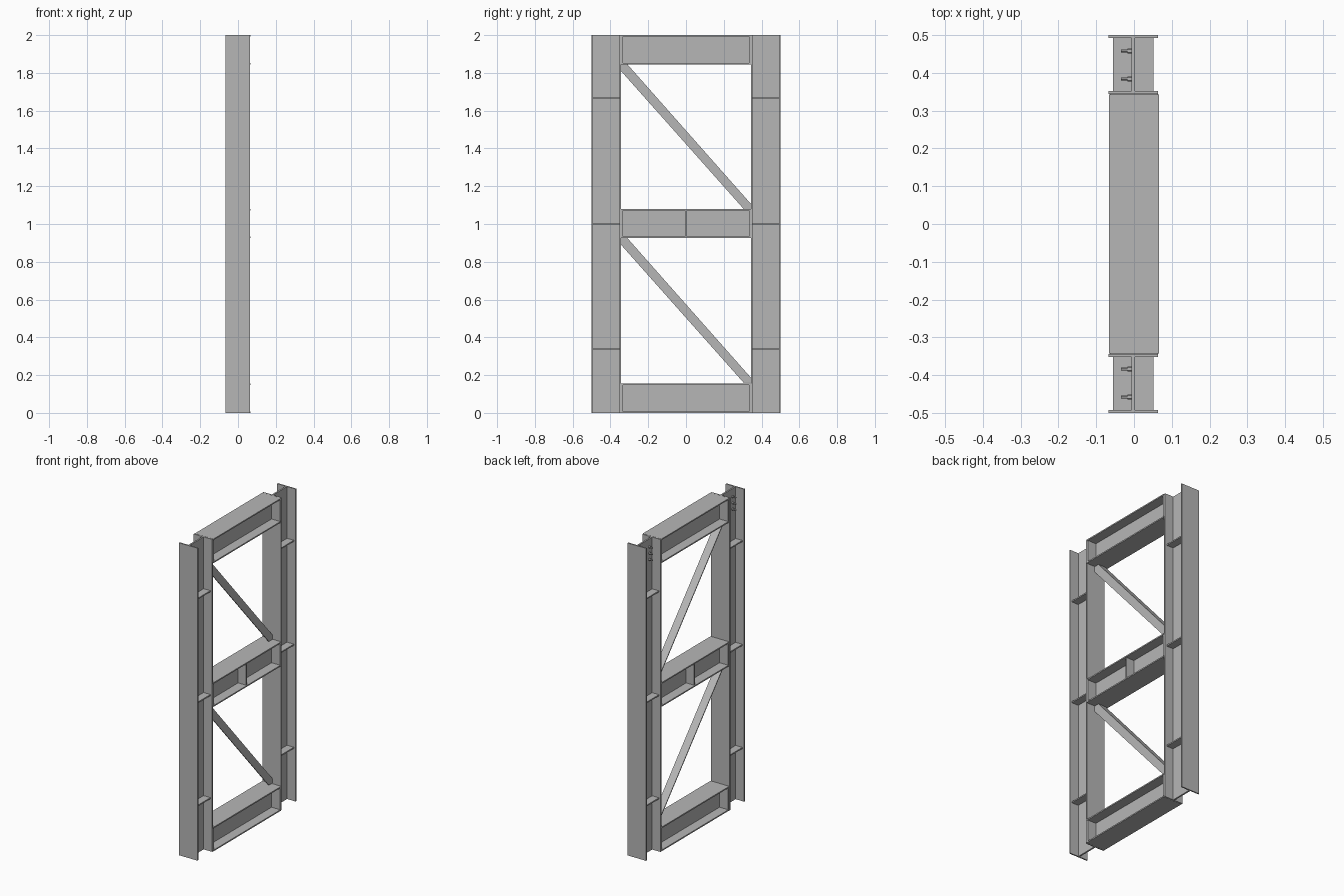
import bpy
import bmesh
import math
from mathutils import Matrix

cube = bpy.data.objects.get("Cube")
if cube:
    bpy.data.objects.remove(cube, do_unlink=True)

steel = bpy.data.materials.new("grey steel")
steel.use_nodes = True
GREY = (0.47, 0.47, 0.47, 1)
steel.diffuse_color = GREY
steel.node_tree.nodes["Principled BSDF"].inputs["Base Color"].default_value = GREY


def finish(name, bm):
    bmesh.ops.recalc_face_normals(bm, faces=bm.faces)
    mesh = bpy.data.meshes.new(name)
    bm.to_mesh(mesh)
    bm.free()
    mesh.materials.append(steel)
    obj = bpy.data.objects.new(name, mesh)
    bpy.context.scene.collection.objects.link(obj)
    return obj


def plate(bm, x, y, z):
    """Add a box from its (low, high) range on each axis."""
    size = [b - a for a, b in (x, y, z)]
    centre = [(a + b) / 2 for a, b in (x, y, z)]
    bmesh.ops.create_cube(
        bm, size=1, matrix=Matrix.Translation(centre) @ Matrix.Diagonal((*size, 1)))


def slab(bm, points, x0, x1):
    """Extrude a side-on (y, z) outline from x0 to x1."""
    face = bm.faces.new([bm.verts.new((x0, y, z)) for y, z in points])
    out = bmesh.ops.extrude_face_region(bm, geom=[face])
    verts = [v for v in out["geom"] if isinstance(v, bmesh.types.BMVert)]
    bmesh.ops.translate(bm, verts=verts, vec=(x1 - x0, 0, 0))


def span(a, b, side):
    return tuple(sorted((a * side, b * side)))


# Columns: two flanges and a web, with stiffeners and bolts
INNER, OUTER, T = 0.344, 0.5, 0.008
for label, side in (("front", -1), ("back", 1)):
    bm = bmesh.new()
    for a in (INNER, OUTER - T):
        plate(bm, (-0.067, 0.063), span(a, a + T, side), (0, 2))
    plate(bm, (-0.007, 0.003), span(INNER + T, OUTER - T, side), (0, 2))
    finish(label + "_column", bm)

    bm = bmesh.new()
    for z in (0.34, 1.0, 1.665):
        for x in ((-0.055, -0.007), (0.003, 0.051)):
            plate(bm, x, span(INNER + T, OUTER - T, side), (z - 0.004, z + 0.004))
    finish(label + "_column_stiffeners", bm)

    bm = bmesh.new()
    for y in (0.384, 0.458):
        for z in (1.87, 1.91, 1.95):
            for radius, x0, x1 in ((0.004, -0.034, -0.007), (0.007, -0.017, -0.007)):
                bmesh.ops.create_cone(
                    bm, cap_ends=True, segments=6, radius1=radius, radius2=radius,
                    depth=x1 - x0,
                    matrix=Matrix.Translation(((x0 + x1) / 2, y * side, z))
                    @ Matrix.Rotation(math.pi / 2, 4, "Y"))
    finish(label + "_column_bolts", bm)

# Cross beams: flanges, web and end plates
DEPTH = 0.155
for label, z in (("bottom", 0), ("middle", 0.925), ("top", 2 - DEPTH)):
    bm = bmesh.new()
    for low in (z, z + DEPTH - T):
        plate(bm, (-0.066, 0.066), (-INNER + 0.001, INNER - 0.001), (low, low + T))
    plate(bm, (-0.004, 0.004), (-INNER, INNER), (z + T, z + DEPTH - T))
    for side in (-1, 1):
        plate(bm, (-0.064, 0.064), span(INNER - 0.01, INNER, side), (z + T, z + DEPTH - T))
    if label == "middle":
        for x in ((-0.06, -0.004), (0.004, 0.06)):
            plate(bm, x, (-0.004, 0.004), (z + T, z + DEPTH - T))
    finish(label + "_beam", bm)

# Diagonal braces: angle sections trimmed to the frame corners
for label, drop in (("upper", 0), ("lower", 0.92)):
    bm = bmesh.new()
    top, bottom = 1.845 - drop, 1.08 - drop
    high, low = (-0.31, top), (INNER, bottom + 0.026)
    slab(bm, [(-INNER, top), high, low, (INNER, bottom),
              (0.305, bottom), (-INNER, top - 0.035)], -0.001, 0.005)
    slab(bm, [high, low, (INNER, low[1] - 0.009), (high[0] - 0.008, top)], -0.046, -0.001)
    finish(label + "_brace", bm)
